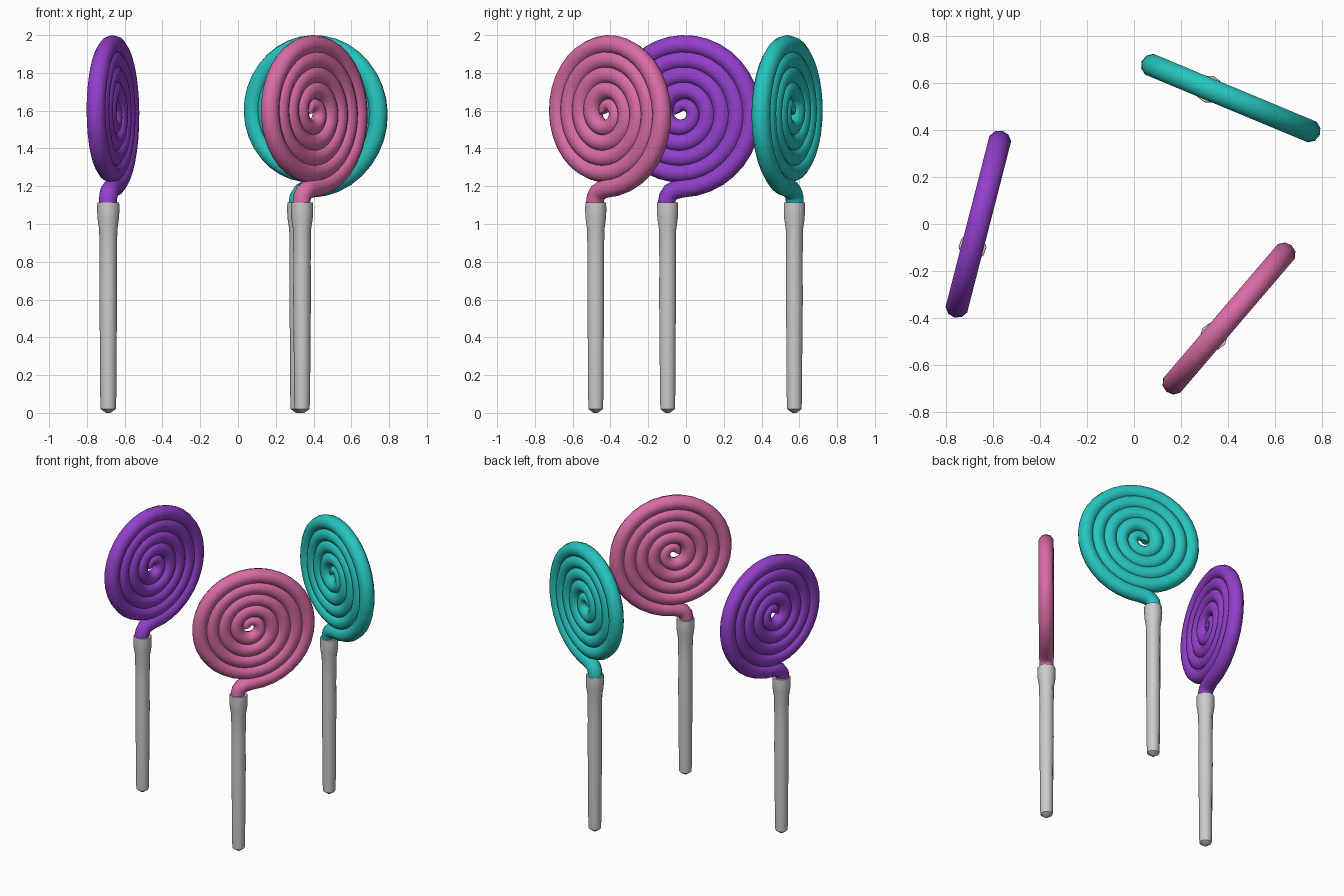
import bpy, bmesh
from math import pi, sin, cos, radians
from mathutils import Vector

if "Cube" in bpy.data.objects:
    bpy.data.objects.remove(bpy.data.objects["Cube"])

SIDES = 10          # sides of the candy rope
STICK_SIDES = 10
Z0 = 1.59           # height of the spiral centre
STICK_U = -0.08     # stick offset along the disc direction


def make_object(name, bm, color=None):
    bmesh.ops.recalc_face_normals(bm, faces=bm.faces)
    mesh = bpy.data.meshes.new(name)
    bm.to_mesh(mesh)
    bm.free()
    obj = bpy.data.objects.new(name, mesh)
    bpy.context.collection.objects.link(obj)
    if color:
        mat = bpy.data.materials.new(name + "_material")
        mat.diffuse_color = color
        mat.use_nodes = True
        mat.node_tree.nodes["Principled BSDF"].inputs["Base Color"].default_value = mat.diffuse_color
        mesh.materials.append(mat)
    bpy.ops.object.select_all(action='DESELECT')
    obj.select_set(True)
    bpy.context.view_layer.objects.active = obj
    bpy.ops.object.shade_smooth_by_angle(angle=radians(50))
    return obj


def skin(bm, rings):
    """Join rings of vertices into a capped tube."""
    for a, b in zip(rings, rings[1:]):
        n = len(a)
        for i in range(n):
            bm.faces.new((a[i], a[(i + 1) % n], b[(i + 1) % n], b[i]))
    bm.faces.new(rings[0])
    bm.faces.new(rings[-1])


def candy_path():
    """Points (u, z, radius): neck rising from the stick, then the inward spiral."""
    pts = [(-0.087, 1.05, 0.046), (-0.086, 1.11, 0.047), (-0.08, 1.143, 0.048),
           (-0.062, 1.168, 0.049), (-0.035, 1.181, 0.05)]
    turns, per_turn = 4.75, 36
    steps = int(turns * per_turn)
    for i in range(steps + 1):
        t = i / per_turn
        rad = 0.40 - 0.08 * t
        a = -pi / 2 + 2 * pi * t
        left = turns - t
        r = 0.05 if left > 1 else 0.026 + 0.024 * left
        pts.append((rad * cos(a), Z0 + rad * sin(a), r))
    return pts


def candy(name, cx, cy, angle, color):
    u = Vector((cos(angle), sin(angle), 0))
    up = Vector((0, 0, 1))
    side = u.cross(up)
    base = Vector((cx, cy, 0))
    pts = candy_path()
    pos = [base + u * p[0] + up * p[1] for p in pts]
    bm = bmesh.new()
    rings = []
    for i, p in enumerate(pos):
        tan = (pos[min(i + 1, len(pos) - 1)] - pos[max(i - 1, 0)]).normalized()
        nrm = side.cross(tan)
        r = pts[i][2]
        rings.append([bm.verts.new(p + nrm * r * cos(2 * pi * k / SIDES)
                                   + side * r * sin(2 * pi * k / SIDES))
                      for k in range(SIDES)])
    skin(bm, rings)
    make_object(name, bm, color)


def stick(name, x, y):
    # (radius, z): rounded foot, slim shaft, thicker collar
    profile = [(0.012, 0.0), (0.04, 0.02), (0.043, 0.1), (0.044, 0.35), (0.047, 0.6),
               (0.046, 0.8), (0.048, 0.97), (0.057, 1.03), (0.059, 1.07), (0.058, 1.115)]
    bm = bmesh.new()
    rings = [[bm.verts.new((x + r * cos(2 * pi * k / STICK_SIDES),
                            y + r * sin(2 * pi * k / STICK_SIDES), z))
              for k in range(STICK_SIDES)] for r, z in profile]
    skin(bm, rings)
    make_object(name, bm)


# three lollipops: spiral centre, facing angle, colour
for label, cx, cy, deg, color in (
        ("purple", -0.667, -0.02, 75.6, (0.29, 0.05, 0.60, 1)),
        ("teal", 0.393, 0.543, -22.6, (0.02, 0.56, 0.52, 1)),
        ("pink", 0.391, -0.417, 49.5, (0.70, 0.15, 0.38, 1))):
    ang = radians(deg)
    candy(label + "_candy_spiral", cx, cy, ang, color)
    stick(label + "_stick", cx + STICK_U * cos(ang), cy + STICK_U * sin(ang))
